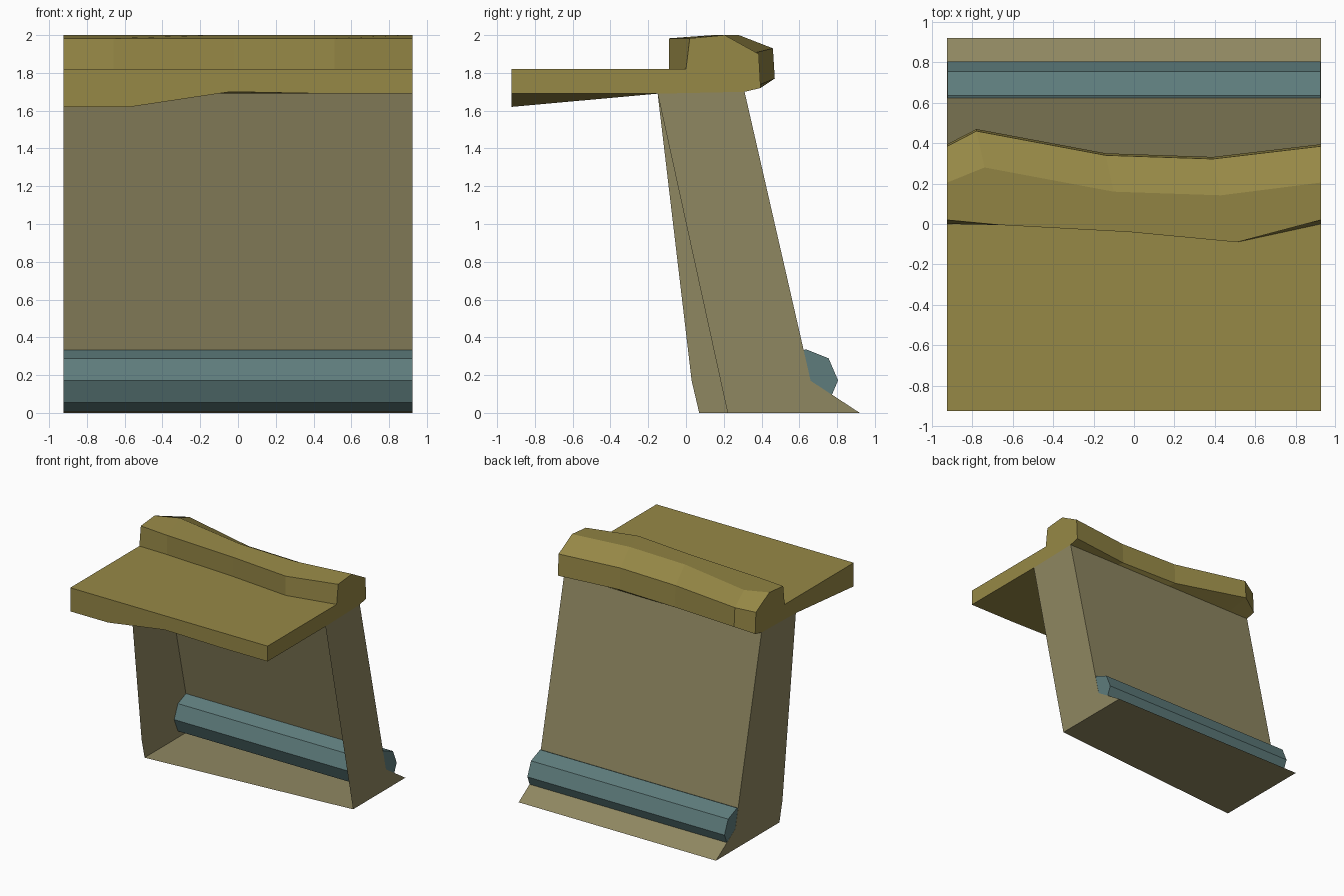
import bpy
import bmesh
from math import cos, sin, pi

cube = bpy.data.objects.get("Cube")
if cube:
    bpy.data.objects.remove(cube, do_unlink=True)

HALF = 0.925


def make_material(name, srgb):
    colour = [((c / 255 + 0.055) / 1.055) ** 2.4 for c in srgb] + [1.0]
    mat = bpy.data.materials.new(name)
    mat.use_nodes = True
    mat.diffuse_color = colour
    shader = mat.node_tree.nodes["Principled BSDF"]
    shader.inputs["Base Color"].default_value = colour
    shader.inputs["Roughness"].default_value = 0.9
    return mat


def finish(bm, name, mat):
    mesh = bpy.data.meshes.new(name)
    bm.normal_update()
    bm.to_mesh(mesh)
    bm.free()
    mesh.materials.append(mat)
    obj = bpy.data.objects.new(name, mesh)
    bpy.context.collection.objects.link(obj)
    return obj


def loft(name, rows, mat, closed=True):
    """Bridge long rows of points; a closed loft also gets two end caps."""
    bm = bmesh.new()
    verts = [[bm.verts.new(p) for p in row] for row in rows]
    pairs = list(zip(verts, verts[1:]))
    if closed:
        pairs.append((verts[-1], verts[0]))
    for a, b in pairs:
        for i in range(len(a) - 1):
            bm.faces.new((a[i], a[i + 1], b[i + 1], b[i]))
    if closed:
        bm.faces.new([row[0] for row in verts])
        bm.faces.new([row[-1] for row in reversed(verts)])
        bmesh.ops.recalc_face_normals(bm, faces=bm.faces[:])
    return finish(bm, name, mat)


def straight(y, z, half=HALF):
    return [(-half, y, z), (half, y, z)]


def panel(name, x, outline, mat):
    bm = bmesh.new()
    points = outline if x > 0 else outline[::-1]
    bm.faces.new([bm.verts.new((x, y, z)) for y, z in points])
    return finish(bm, name, mat)


ochre = make_material("ochre", (150, 136, 70))
drab = make_material("drab_beige", (143, 135, 97))
teal = make_material("dull_teal", (94, 124, 124))

# Wavy overhanging ledge: each row is one long edge with five stations
STATIONS = (-HALF, -0.74, -0.1, 0.43, HALF)
WAVE = (0, 0.075, -0.045, -0.063, 0)
FLAT = (0, 0, 0, 0, 0)


def edge(y, z, shift=0.0, wave=FLAT, lift=FLAT):
    row = []
    for i, x in enumerate(STATIONS):
        offset = shift if 0 < i < 4 else 0
        row.append((x + offset, y + wave[i], z + lift[i]))
    return row


FOOT = (0, -0.005, -0.04, -0.09, 0)
LIP = (0.02, -0.005, -0.04, -0.09, 0.02)
front_sag = edge(-HALF, 1.69, 0.06, lift=(-0.07, -0.07, 0.01, 0, 0))
front_sag[1] = (-0.57, -HALF, 1.62)
loft("top_ledge", [
    front_sag,
    edge(-HALF, 1.82),
    edge(0, 1.82, 0.08, FOOT),
    edge(0, 1.983, 0.08, LIP),
    edge(0.205, 2.0, 0, WAVE),
    edge(0.385, 1.9, -0.04, WAVE, (0, 0.03, 0, 0, 0)),
    edge(0.395, 1.72, -0.04, WAVE, (0, 0.05, 0, 0, 0)),
    edge(0.31, 1.7),
    edge(-0.15, 1.69),
], ochre)

# Thin leaning wall shell with a flared foot and floor, open at the front
TOP_FRONT = (-0.15, 1.69)
BACK = [(0.92, 0), (0.66, 0.17), (0.31, 1.7)]
loft("back_wall", [straight(y, z) for y, z in BACK], drab, closed=False)
panel("right_side_wall", -HALF, [(0.03, 0.17), (0.07, 0)] + BACK + [TOP_FRONT], drab)
panel("left_side_wall", HALF, [(0.22, 0)] + BACK + [TOP_FRONT], drab)
floor = [(-HALF, 0.07, 0), (HALF, 0.22, 0)]
loft("floor", [floor, straight(0.92, 0)[::1]][::-1], drab, closed=False)

# Octagonal pipe running through the foot of the back wall
pipe = [straight(0.635 + 0.17 * cos(k * pi / 4), 0.172 + 0.165 * sin(k * pi / 4),
                 HALF - 0.001) for k in range(8)]
loft("pipe", pipe, teal)
